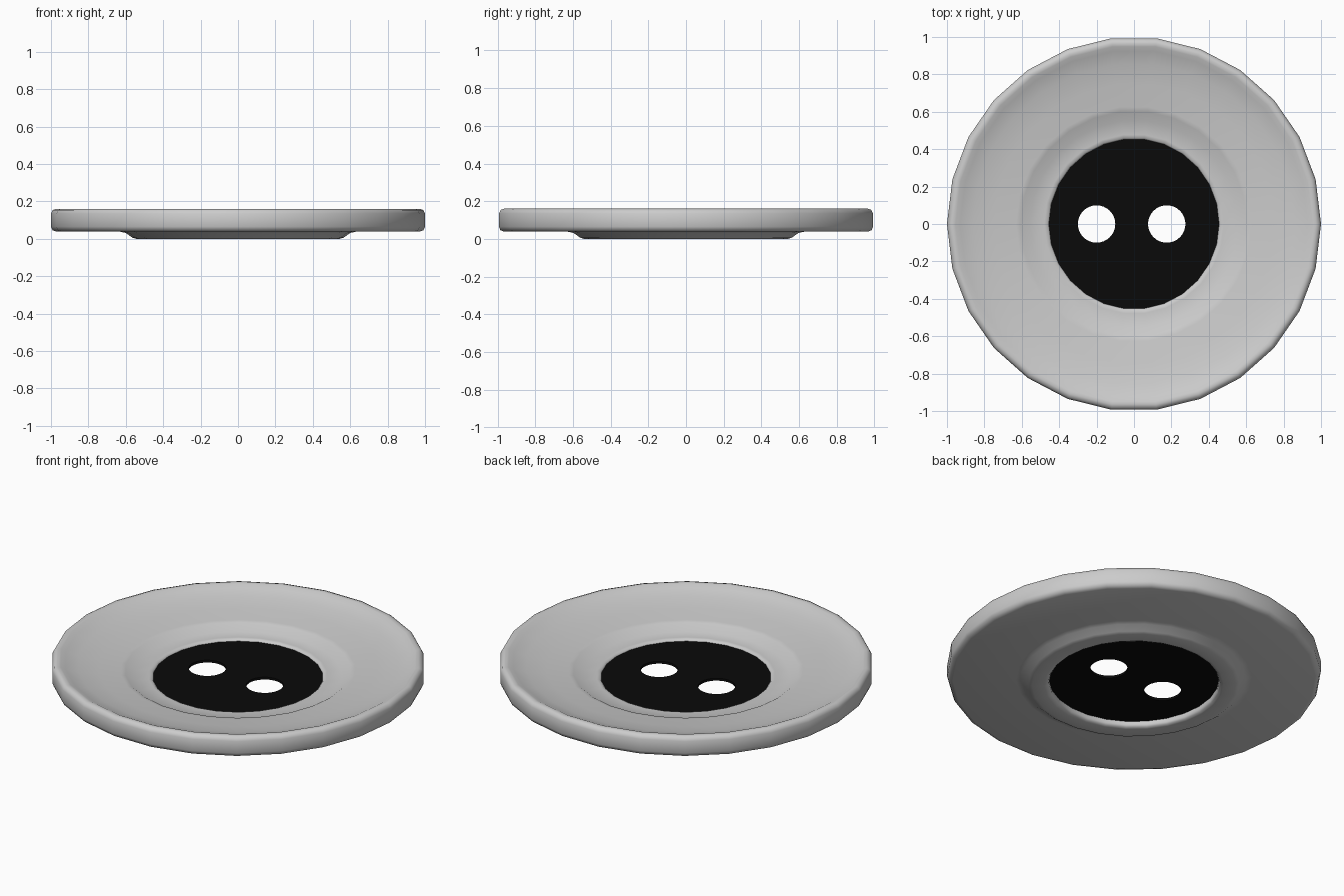
import bpy, bmesh
from math import cos, sin, pi, radians

if "Cube" in bpy.data.objects:
    bpy.data.objects.remove(bpy.data.objects["Cube"])

SIDES = 26


def circle(radius, count, cx=0.0):
    return [(cx + radius * cos(2 * pi * i / count), radius * sin(2 * pi * i / count))
            for i in range(count)]


# Button ring: closed (radius, z) cross-section turned around z
profile = [(0.455, 0.015), (0.455, 0.05), (0.462, 0.058), (0.48, 0.061), (0.555, 0.058),
           (0.605, 0.09), (0.63, 0.094), (0.75, 0.106), (0.86, 0.125), (0.93, 0.145),
           (0.955, 0.157), (0.972, 0.16), (0.99, 0.154), (1.0, 0.135),
           (1.0, 0.065), (0.992, 0.046), (0.97, 0.038),
           (0.63, 0.038), (0.60, 0.031), (0.565, 0.006), (0.545, 0.0),
           (0.48, 0.0), (0.462, 0.004)]

bm = bmesh.new()
rings = [[bm.verts.new((x, y, z)) for x, y in circle(r, SIDES)] for r, z in profile]
for a, b in zip(rings, rings[1:] + rings[:1]):
    for i in range(SIDES):
        j = (i + 1) % SIDES
        bm.faces.new((a[i], a[j], b[j], b[i]))
bmesh.ops.recalc_face_normals(bm, faces=bm.faces)
mesh = bpy.data.meshes.new("button_ring")
bm.to_mesh(mesh)
bm.free()
ring = bpy.data.objects.new("button_ring", mesh)
bpy.context.collection.objects.link(ring)
bpy.context.view_layer.objects.active = ring
ring.select_set(True)
bpy.ops.object.shade_smooth_by_angle(angle=radians(60))

# Black centre disc with two thread holes, as a filled flat curve
curve = bpy.data.curves.new("centre_disc_outline", 'CURVE')
curve.dimensions = '2D'
curve.fill_mode = 'BOTH'
curve.extrude = 0.007
for pts in (circle(0.462, SIDES), circle(0.1, 32, -0.2), circle(0.1, 32, 0.175)):
    spline = curve.splines.new('POLY')
    spline.points.add(len(pts) - 1)
    for p, (x, y) in zip(spline.points, pts):
        p.co = (x, y, 0, 1)
    spline.use_cyclic_u = True
outline = bpy.data.objects.new("centre_disc_outline", curve)
bpy.context.collection.objects.link(outline)
graph = bpy.context.evaluated_depsgraph_get()
disc_mesh = bpy.data.meshes.new_from_object(outline.evaluated_get(graph))
bpy.data.objects.remove(outline)
disc = bpy.data.objects.new("centre_disc", disc_mesh)
disc.location.z = 0.042
bpy.context.collection.objects.link(disc)

# Black colour for the disc
black = bpy.data.materials.new("black")
black.diffuse_color = (0.003, 0.003, 0.003, 1)
black.use_nodes = True
black.node_tree.nodes["Principled BSDF"].inputs["Base Color"].default_value = black.diffuse_color
disc_mesh.materials.clear()
disc_mesh.materials.append(black)
